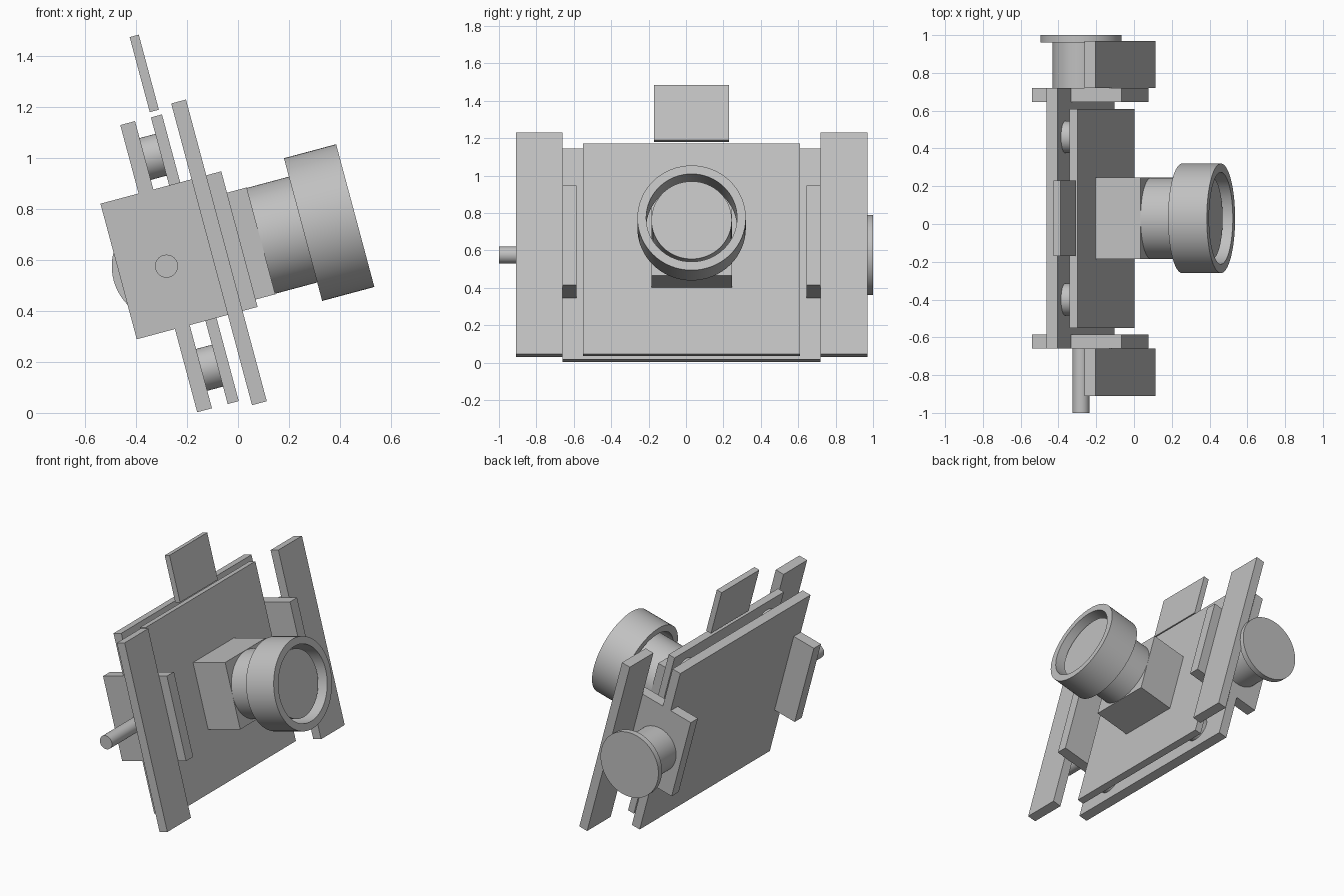
import bpy, bmesh, math
from mathutils import Matrix, Vector

cube = bpy.data.objects.get("Cube")
if cube:
    bpy.data.objects.remove(cube, do_unlink=True)

# Everything is laid out upright, then leaned back by this tilt
TILT = Matrix.Rotation(math.radians(-15), 4, 'Y')
MID_Y = 0.03
AXIS_V = 0.629
SEGS = 64

grey = bpy.data.materials.new("plain grey")
grey.use_nodes = True
GREY = (0.53, 0.53, 0.53, 1)
grey.diffuse_color = GREY
grey.node_tree.nodes["Principled BSDF"].inputs["Base Color"].default_value = GREY


def finish(name, bm):
    bmesh.ops.recalc_face_normals(bm, faces=bm.faces)
    bm.transform(TILT)
    mesh = bpy.data.meshes.new(name)
    bm.to_mesh(mesh)
    bm.free()
    mesh.materials.append(grey)
    ob = bpy.data.objects.new(name, mesh)
    bpy.context.collection.objects.link(ob)
    return ob


def box(name, u, y, v):
    bm = bmesh.new()
    bmesh.ops.create_cube(bm, size=1)
    lo, hi = Vector((u[0], y[0], v[0])), Vector((u[1], y[1], v[1]))
    bm.transform(Matrix.Translation((lo + hi) / 2) @ Matrix.Diagonal((hi - lo).to_4d()))
    return finish(name, bm)


def lathe(name, profile, origin, axis):
    """Spin (distance along axis, radius) points round the axis."""
    bm = bmesh.new()
    verts = [bm.verts.new((r, 0, d)) for d, r in profile]
    for a, b in zip(verts, verts[1:]):
        bm.edges.new((a, b))
    bmesh.ops.spin(bm, geom=bm.verts[:] + bm.edges[:], cent=(0, 0, 0), axis=(0, 0, 1),
                   angle=math.tau, steps=SEGS)
    bmesh.ops.remove_doubles(bm, verts=bm.verts, dist=1e-4)
    bm.transform(Matrix.Translation(origin) @ Vector(axis).to_track_quat('Z', 'Y').to_matrix().to_4x4())
    ob = finish(name, bm)
    bpy.ops.object.select_all(action='DESELECT')
    ob.select_set(True)
    bpy.context.view_layer.objects.active = ob
    bpy.ops.object.shade_smooth_by_angle(angle=math.radians(35))
    return ob


def cylinder(name, start, length, radius, axis):
    return lathe(name, [(0, 0), (0, radius), (length, radius), (length, 0)], start, axis)


def across(half):
    return (MID_Y - half, MID_Y + half)


U, Y = (1, 0, 0), (0, 1, 0)

# Stacked plates and top tab
box("back_plate", (-0.154, -0.094), across(0.69), (0.044, 1.211))
box("front_plate", (-0.03, 0.015), across(0.58), (0.044, 1.209))
box("top_tab", (-0.029, 0.008), across(0.2), (1.23, 1.535))

# Side rails, side blocks and the spacers between the plates
for side, s in (("right", -1), ("left", 1)):
    def span(a, b):
        return sorted((MID_Y + s * a, MID_Y + s * b))
    box(side + "_rail", (0.061, 0.121), span(0.69, 0.94), (0.015, 1.241))
    box(side + "_block", (-0.309, 0.182), span(0.615, 0.69), (0.382, 0.933))
    for level, v in (("lower", 0.2), ("upper", 1.057)):
        cylinder(f"{side}_{level}_spacer", (-0.094, MID_Y + s * 0.43, v), 0.064, 0.085, U)

# Axle on one side, knob on the other
cylinder("axle", (-0.122, -1, AXIS_V), 0.34, 0.045, Y)
lathe("knob", [(0, 0), (0, 0.15), (0.242, 0.15), (0.242, 0.215), (0.28, 0.215), (0.28, 0)],
      (-0.122, 0.72, AXIS_V), Y)

# Front mount, barrel and open ring around the barrel
box("barrel_mount", (0.015, 0.262), across(0.215), (0.412, 0.846))
cylinder("barrel", (0.262, MID_Y, AXIS_V), 0.335, 0.215, U)
lathe("barrel_ring", [(0, 0.243), (0, 0.29), (0.212, 0.29), (0.212, 0.243), (0, 0.243)],
      (0.433, MID_Y, AXIS_V), U)
